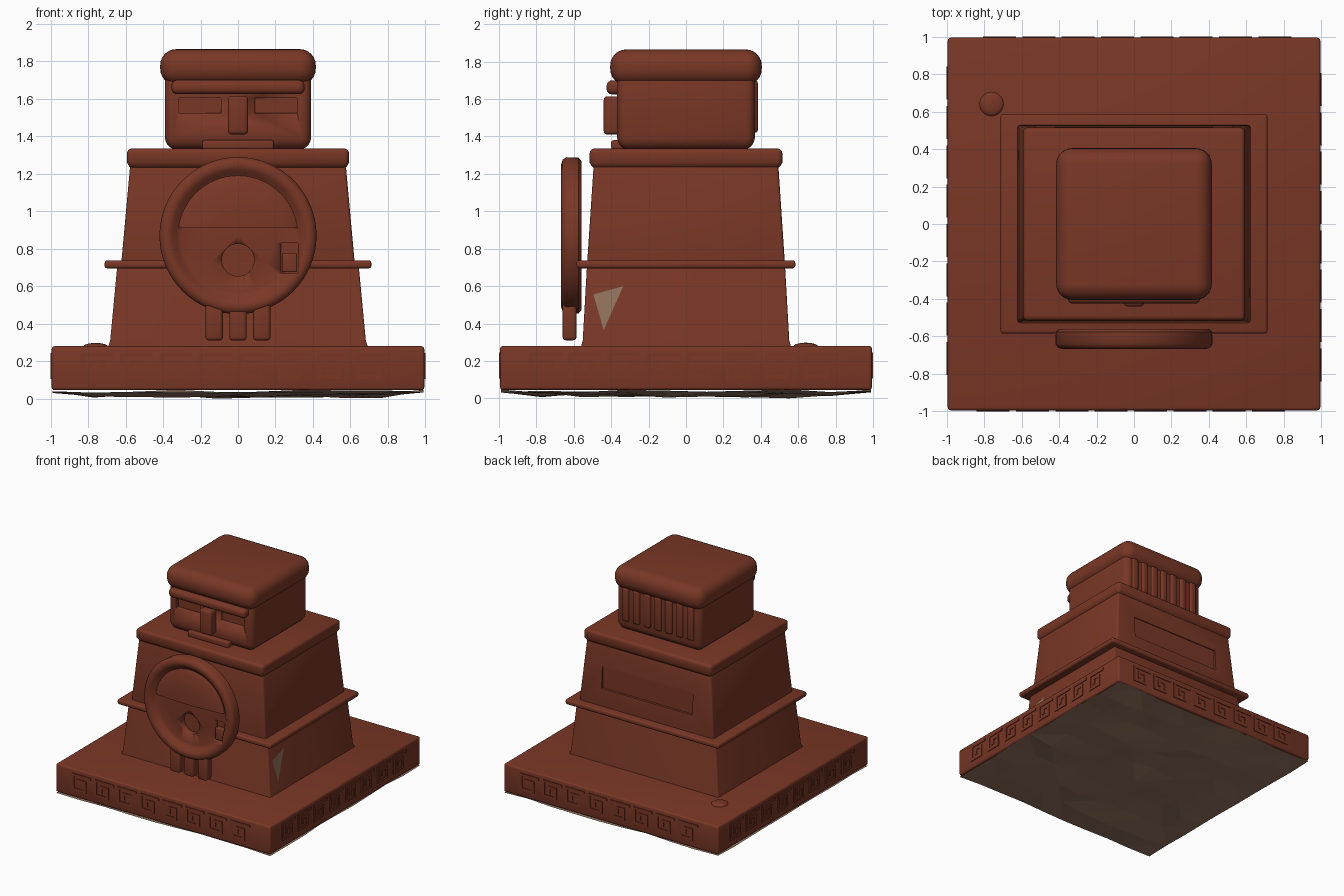
import bpy, bmesh, math, random
from mathutils import Matrix, Vector

cube = bpy.data.objects.get("Cube")
if cube:
    bpy.data.objects.remove(cube, do_unlink=True)
random.seed(4)


def material(name, rgb):
    m = bpy.data.materials.new(name)
    m.use_nodes = True
    m.diffuse_color = (*rgb, 1)
    m.node_tree.nodes["Principled BSDF"].inputs["Base Color"].default_value = (*rgb, 1)
    return m


CLAY = material("red clay", (0.19, 0.038, 0.019))
RAW = material("raw tan", (0.30, 0.175, 0.115))


def finish(name, bm, bevel=0, segments=3, mat=CLAY, smooth=True):
    bmesh.ops.recalc_face_normals(bm, faces=bm.faces)
    mesh = bpy.data.meshes.new(name)
    bm.to_mesh(mesh)
    bm.free()
    mesh.materials.append(mat)
    ob = bpy.data.objects.new(name, mesh)
    bpy.context.collection.objects.link(ob)
    bpy.ops.object.select_all(action="DESELECT")
    bpy.context.view_layer.objects.active = ob
    ob.select_set(True)
    if bevel:
        b = ob.modifiers.new("rounding", "BEVEL")
        b.width, b.segments = bevel, segments
        b.limit_method, b.angle_limit = "ANGLE", math.radians(40)
        bpy.ops.object.modifier_apply(modifier=b.name)
    if smooth:
        bpy.ops.object.shade_smooth_by_angle(angle=math.radians(40))
    return ob


def add_box(bm, x, y, z):
    """Box between (low, high) limits on each axis."""
    lims = (x, y, z)
    mid = Vector([(a + b) / 2 for a, b in lims])
    size = [b - a for a, b in lims]
    bmesh.ops.create_cube(bm, size=1, matrix=Matrix.Translation(mid) @ Matrix.Diagonal((*size, 1)))


def box(name, x, y, z, bevel=0, segments=3):
    bm = bmesh.new()
    add_box(bm, x, y, z)
    return finish(name, bm, bevel, segments)


def loft(name, sections, bevel=0, segments=3):
    """Stack of rectangles, each (z, half width, half depth)."""
    bm = bmesh.new()
    rings = [[bm.verts.new((sx * hx, sy * hy, z)) for sx, sy in ((-1, -1), (1, -1), (1, 1), (-1, 1))]
             for z, hx, hy in sections]
    for a, b in zip(rings, rings[1:]):
        for i in range(4):
            j = (i + 1) % 4
            bm.faces.new((a[i], a[j], b[j], b[i]))
    bm.faces.new(rings[0])
    bm.faces.new(rings[-1])
    return finish(name, bm, bevel, segments)


def lathe(name, profile, centre_z, cut_below=None):
    """Spin a (radius, y) profile about the y axis."""
    bm = bmesh.new()
    vs = [bm.verts.new((r, y, 0)) for r, y in profile]
    es = [bm.edges.new(p) for p in zip(vs, vs[1:])]
    bmesh.ops.spin(bm, geom=vs + es, cent=(0, 0, 0), axis=(0, 1, 0), angle=math.tau, steps=64)
    bmesh.ops.remove_doubles(bm, verts=bm.verts, dist=0.0005)
    bmesh.ops.translate(bm, verts=bm.verts, vec=(0, 0, centre_z))
    if cut_below is not None:
        bmesh.ops.bisect_plane(bm, geom=bm.verts[:] + bm.edges[:] + bm.faces[:],
                               plane_co=(0, 0, cut_below), plane_no=(0, 0, -1), clear_outer=True)
        bmesh.ops.holes_fill(bm, edges=[e for e in bm.edges if e.is_boundary])
    return finish(name, bm)


def carve(ob, cutter):
    m = ob.modifiers.new("recess", "BOOLEAN")
    m.operation, m.object, m.solver = "DIFFERENCE", cutter, "EXACT"
    bpy.context.view_layer.objects.active = ob
    bpy.ops.object.modifier_apply(modifier=m.name)
    bpy.data.objects.remove(cutter, do_unlink=True)


# Square plinth
box("plinth", (-0.994, 0.994), (-0.994, 0.994), (0.045, 0.28), 0.015)

# Rough broken underside
bm = bmesh.new()
bmesh.ops.create_grid(bm, x_segments=9, y_segments=9, size=0.99)
for v in bm.verts:
    rim = max(abs(v.co.x), abs(v.co.y)) > 0.95
    v.co.z = random.uniform(0.03, 0.048) if rim else random.uniform(0.003, 0.035)
min(bm.verts, key=lambda v: v.co.z).co.z = 0
bmesh.ops.triangulate(bm, faces=bm.faces)
under = finish("underside", bm, mat=RAW, smooth=False)
if under.data.polygons[0].normal.z > 0:
    under.data.flip_normals()

# Greek key frieze on all four sides; strokes are (x0, x1, z0, z1) in stroke widths
KEY = ((0, 8, 6, 7), (0, 1, 0, 7), (0, 6, 0, 1), (5, 6, 0, 5), (2.2, 6, 4, 5), (2.2, 3.2, 2, 5))
bm = bmesh.new()
for side in range(4):
    turn = Matrix.Rotation(side * math.pi / 2, 4, "Z")
    first = len(bm.verts)
    for k in range(8):
        for x0, x1, z0, z1 in KEY:
            left = -0.84 + k * 0.21
            add_box(bm, (left + x0 * 0.022, left + x1 * 0.022), (-1, -0.985),
                    (0.105 + z0 * 0.02, 0.105 + z1 * 0.02))
    bm.verts.ensure_lookup_table()
    bmesh.ops.transform(bm, matrix=turn, verts=bm.verts[first:])
finish("key_frieze", bm)

# Tapered body in two tiers, with a shallow panel on the back
loft("lower_body", [(0.27, 0.695, 0.563), (0.31, 0.682, 0.552), (0.70, 0.645, 0.53)], 0.01)
upper = loft("upper_body", [(0.70, 0.625, 0.53), (1.27, 0.573, 0.492)], 0.015)
carve(upper, box("panel_cutter", (-0.42, 0.42), (0.498, 0.7), (0.88, 1.06)))
loft("ledge", [(0.695, 0.712, 0.585), (0.738, 0.712, 0.585)], 0.015)
loft("cornice", [(1.225, 0.575, 0.495), (1.26, 0.592, 0.515), (1.335, 0.592, 0.515)], 0.025, 4)

# Chipped spot on the side and a lump on the plinth
bm = bmesh.new()
chip = [bm.verts.new((0.688 - (z - 0.28) * 0.09, y, z))
        for y, z in ((-0.495, 0.555), (-0.44, 0.365), (-0.335, 0.60))]
bm.faces.new(chip)
chip_ob = finish("side_chip", bm, mat=RAW, smooth=False)
if chip_ob.data.polygons[0].normal.x < 0:
    chip_ob.data.flip_normals()
bm = bmesh.new()
bmesh.ops.create_uvsphere(bm, u_segments=20, v_segments=10, radius=0.065,
                          matrix=Matrix.Translation((-0.76, 0.64, 0.278)) @ Matrix.Diagonal((1, 1, 0.3, 1)))
finish("plinth_lump", bm)

# Head with sunken eyes, cap, brow, nose and mouth
head = loft("head", [(1.33, 0.375, 0.352), (1.39, 0.39, 0.368), (1.75, 0.39, 0.368)], 0.045, 4)
for s in (-1, 1):
    carve(head, box("eye_cutter", sorted((s * 0.09, s * 0.315)), (-0.5, -0.338), (1.525, 1.605)))
box("cap", (-0.415, 0.415), (-0.405, 0.405), (1.675, 1.865), 0.085, 6)
box("brow", (-0.355, 0.355), (-0.425, -0.33), (1.625, 1.70), 0.03, 4)
box("nose", (-0.054, 0.054), (-0.44, -0.34), (1.41, 1.615), 0.02)
box("mouth", (-0.19, 0.19), (-0.40, -0.33), (1.33, 1.38), 0.012)

# Vertical hair ribs on the back of the head
for i in range(7):
    x = -0.3 + i * 0.1
    box("hair_rib", (x - 0.032, x + 0.032), (0.33, 0.385), (1.42, 1.70), 0.018)

# Round medallion: rolled rim, sunken face, domed upper lid, pierced hole and notch
disc = lathe("medallion", [(0, -0.56), (0.40, -0.56), (0.417, -0.575), (0.419, -0.64), (0.405, -0.66),
                           (0.38, -0.668), (0.35, -0.66), (0.33, -0.635), (0.30, -0.622),
                           (0.2, -0.632), (0, -0.64)], 0.87)
bm = bmesh.new()
bmesh.ops.create_cone(bm, cap_ends=True, segments=32, radius1=0.086, radius2=0.086, depth=0.2,
                      matrix=Matrix.Translation((0, -0.685, 0.74)) @ Matrix.Rotation(math.pi / 2, 4, "X"))
carve(disc, finish("hole_cutter", bm))
carve(disc, box("notch_cutter", (0.23, 0.32), (-0.8, -0.60), (0.67, 0.83)))
box("notch_block", (0.235, 0.315), (-0.64, -0.59), (0.675, 0.775), 0.008)
lathe("upper_lid", [(0, -0.58), (0.325, -0.58), (0.32, -0.632), (0.29, -0.648), (0.15, -0.66), (0, -0.663)],
      0.87, cut_below=0.91)

# Three pendants below the medallion
for x in (-0.127, 0, 0.127):
    box("pendant", (x - 0.046, x + 0.046), (-0.66, -0.585), (0.31, 0.52), 0.018)
